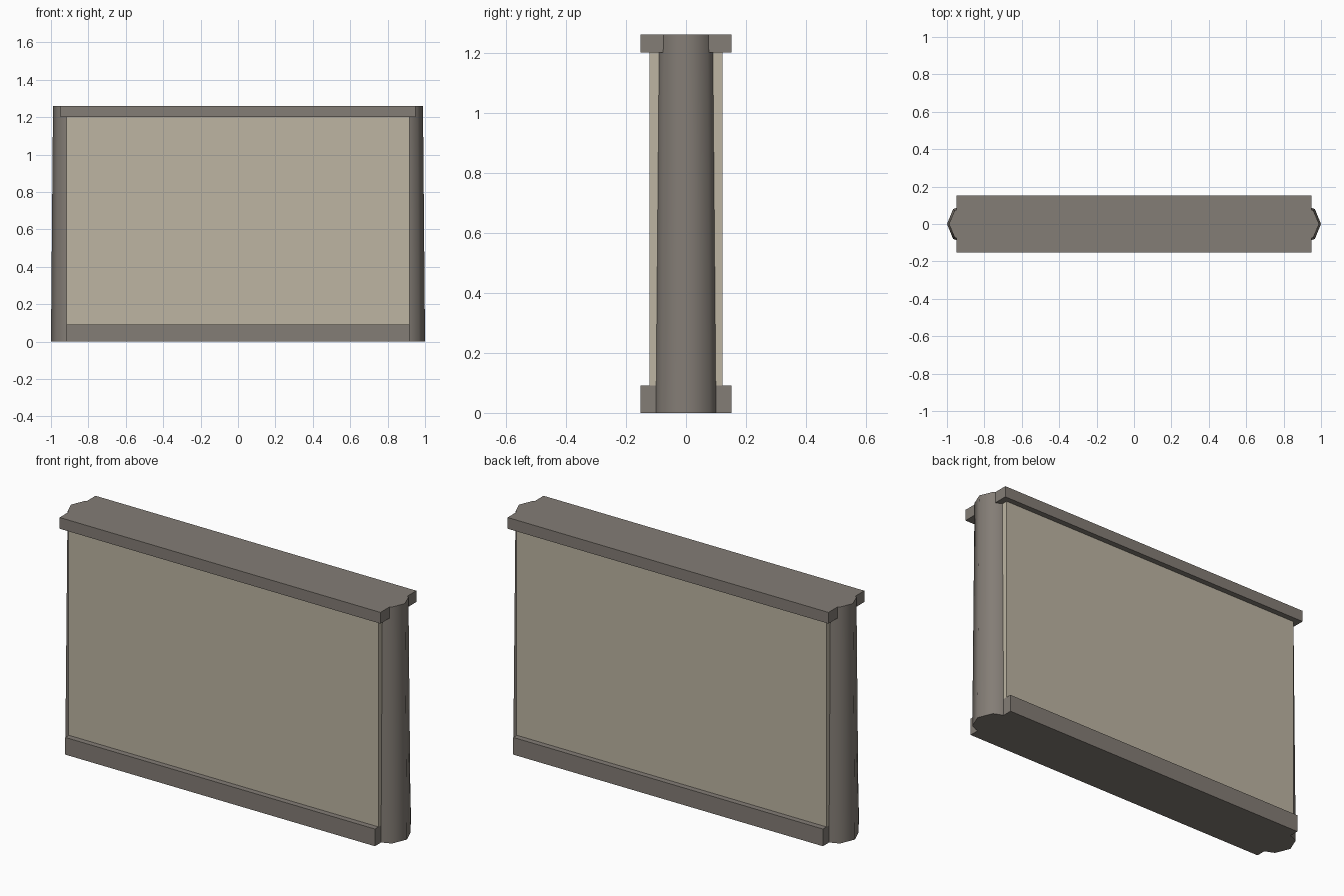
import bpy, math

if "Cube" in bpy.data.objects:
    bpy.data.objects.remove(bpy.data.objects["Cube"])


def material(name, rgb):
    m = bpy.data.materials.new(name)
    m.diffuse_color = (*rgb, 1)
    m.use_nodes = True
    m.node_tree.nodes["Principled BSDF"].inputs["Base Color"].default_value = m.diffuse_color
    return m


stone = material("grey stone", (0.23, 0.205, 0.18))
plaster = material("tan plaster", (0.51, 0.46, 0.365))


def box(name, half_x, half_y, z0, z1, mat):
    bpy.ops.mesh.primitive_cube_add(size=1, location=(0, 0, (z0 + z1) / 2))
    ob = bpy.context.object
    ob.name = name
    ob.scale = (2 * half_x, 2 * half_y, z1 - z0)
    bpy.ops.object.transform_apply(location=False, rotation=False, scale=True)
    ob.data.materials.append(mat)


# Wall: stone base, plaster panel, wider stone cap
box("base", 0.917, 0.152, 0, 0.092, stone)
box("wall_panel", 0.917, 0.122, 0.092, 1.2, plaster)
box("cap", 0.95, 0.152, 1.2, 1.26, stone)

# Tapered eight-sided end posts, a corner pointing outwards
for side, name in ((-1, "left_post"), (1, "right_post")):
    bpy.ops.mesh.primitive_cone_add(vertices=8, radius1=0.112, radius2=0.101,
                                    depth=1.26, location=(side * 0.888, 0, 0.63))
    post = bpy.context.object
    post.name = name
    post.data.materials.append(stone)
    bpy.ops.object.shade_smooth_by_angle(angle=math.radians(60))
